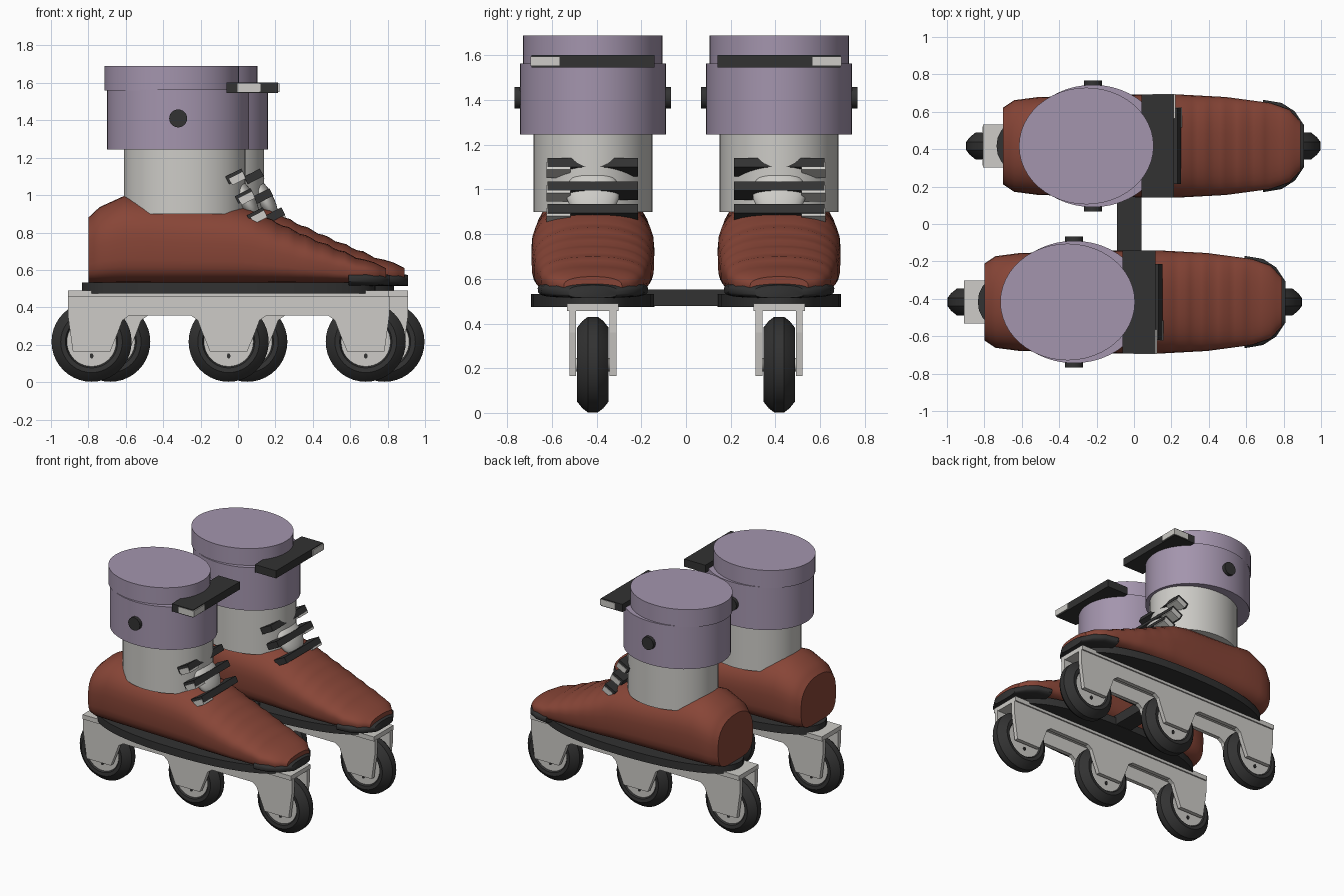
import bpy, bmesh, math
from mathutils import Matrix, Vector

if "Cube" in bpy.data.objects:
    bpy.data.objects.remove(bpy.data.objects["Cube"])


def material(name, rgb):
    m = bpy.data.materials.new(name)
    m.diffuse_color = (*rgb, 1)
    m.use_nodes = True
    m.node_tree.nodes["Principled BSDF"].inputs["Base Color"].default_value = m.diffuse_color
    return m


RUST = material("rust leather", (0.245, 0.06, 0.038))
DARK = material("dark rubber", (0.032, 0.032, 0.032))
GREY = material("light grey", (0.61, 0.60, 0.57))
PURPLE = material("dusty purple", (0.37, 0.30, 0.42))

# Each skate is built around y = 0 (+y is outward), then placed
SIDE, SHIFT, LABEL = 1, 0.0, ""


def finish(bm, name, mat, smooth=False):
    for v in bm.verts:
        v.co = Vector((v.co.x + SHIFT, SIDE * (0.417 + v.co.y), v.co.z))
    bmesh.ops.recalc_face_normals(bm, faces=bm.faces)
    me = bpy.data.meshes.new(name)
    bm.to_mesh(me)
    bm.free()
    me.materials.append(mat)
    ob = bpy.data.objects.new(LABEL + name, me)
    bpy.context.collection.objects.link(ob)
    if smooth:
        bpy.ops.object.select_all(action='DESELECT')
        bpy.context.view_layer.objects.active = ob
        ob.select_set(True)
        bpy.ops.object.shade_smooth_by_angle(angle=math.radians(35))
    return ob


def box(name, c, size, mat, tilt=0):
    bm = bmesh.new()
    bmesh.ops.create_cube(bm, size=1, matrix=Matrix.Translation(c)
                          @ Matrix.Rotation(math.radians(tilt), 4, 'Y')
                          @ Matrix.Diagonal((*size, 1)))
    finish(bm, name, mat)


def cylinder(name, c, rx, ry, length, mat, sideways=False, n=48):
    bm = bmesh.new()
    m = Matrix.Translation(c)
    if sideways:
        m = m @ Matrix.Rotation(math.pi / 2, 4, 'X')
    bmesh.ops.create_cone(bm, cap_ends=True, segments=n, radius1=1, radius2=1, depth=1,
                          matrix=m @ Matrix.Diagonal((rx, ry, length, 1)))
    finish(bm, name, mat, True)


def skin(bm, rings, closed=False, caps=True):
    vs = [[bm.verts.new(p) for p in r] for r in rings]
    n = len(vs[0])
    for i in range(len(vs) if closed else len(vs) - 1):
        a, b = vs[i], vs[(i + 1) % len(vs)]
        for j in range(n):
            k = (j + 1) % n
            bm.faces.new((a[j], a[k], b[k], b[j]))
    if caps:
        bm.faces.new(vs[0])
        bm.faces.new(vs[-1])


def section(x, w, zb, zt, n=32):
    # rounded cross-section, squarer below than above
    pts, mid, h = [], (zb + zt) / 2, (zt - zb) / 2
    for i in range(n):
        a = 2 * math.pi * i / n
        c, s = math.cos(a), math.sin(a)
        e = 2 / 2.3 if s >= 0 else 2 / 4
        pts.append((x, w * math.copysign(abs(c) ** e, c), mid + h * math.copysign(abs(s) ** e, s)))
    return pts


def prism(name, outline, lo, hi, mat, axis='Y', smooth=False):
    bm = bmesh.new()
    rings = [[(a, d, b) if axis == 'Y' else (a, b, d) for a, b in outline] for d in (lo, hi)]
    skin(bm, rings)
    finish(bm, name, mat, smooth)


def boot():
    # leather upper with soft creases over the toes
    keys = [(-.75, .205, .88), (-.69, .245, .936), (-.56, .262, .995), (-.3, .268, .97),
            (0, .275, .95), (.12, .275, .925), (.2, .275, .88), (.44, .262, .77),
            (.68, .23, .67), (.78, .195, .64), (.84, .13, .61)]
    rings = []
    for (x0, w0, t0), (x1, w1, t1) in zip(keys, keys[1:]):
        steps = 8 if x0 >= .2 and x1 < .7 else 2
        for s in range(steps):
            f = s / steps
            x = x0 + (x1 - x0) * f
            ripple = .005 * math.sin((x - .2) * 2 * math.pi / .1) if .2 < x < .7 else 0
            rings.append(section(x, w0 + (w1 - w0) * f, .53, t0 + (t1 - t0) * f + ripple))
    rings.append(section(.84, .13, .53, .61))
    bm = bmesh.new()
    skin(bm, rings)
    finish(bm, "boot_upper", RUST, True)
    # rubber toe bumper
    bm = bmesh.new()
    skin(bm, [section(x, w, .515, t) for x, w, t in
              ((.64, .247, .6), (.74, .23, .595), (.81, .185, .585), (.86, .11, .572))])
    finish(bm, "toe_bumper", DARK, True)
    # sole plate
    out = []
    for i in range(48):
        a = 2 * math.pi * i / 48
        c, s = math.cos(a), math.sin(a)
        out.append((.785 * math.copysign(abs(c) ** .9, c), .276 * math.copysign(abs(s) ** .9, s)))
    prism("sole", out, .475, .532, DARK, 'Z', True)


def frame_and_wheels():
    box("frame_top", (0, 0, .472), (1.716, .23, .034), GREY)
    c = .733
    half = [(.2, .355), (.165, .33), (.135, .25), (.1, .165)]
    out = [(-.86, .46), (-.86, .36), (-c - .1, .165)]
    out += [(-c + a, z) for a, z in reversed(half)]
    out += [(-a, z) for a, z in half] + [(a, z) for a, z in reversed(half)]
    out += [(c - a, z) for a, z in half]
    out += [(c + .1, .165), (.86, .36), (.86, .46)]
    for y in (-.09, .09):
        prism("frame_side", out, y - .015, y + .015, GREY)
    # wheels: lathed tyre, hub, axle and bolts
    tyre = [(.05, .128), (.068, .14), (.071, .165), (.047, .195), (.022, .214)]
    tyre += [(-y, r) for y, r in reversed(tyre)]
    for x in (-c, 0, c):
        bm = bmesh.new()
        skin(bm, [[(x + r * math.cos(2 * math.pi * i / 40), y,
                    .216 + r * math.sin(2 * math.pi * i / 40)) for i in range(40)]
                  for y, r in tyre], closed=True, caps=False)
        finish(bm, "tyre", DARK, True)
        cylinder("hub", (x, 0, .216), .132, .132, .116, GREY, True, 40)
        cylinder("axle", (x, 0, .216), .03, .03, .16, GREY, True, 16)
        cylinder("hub_bolt", (x, 0, .14), .01, .014, .13, DARK, True, 10)


def cuff():
    cylinder("ankle_liner", (-.235, 0, 1.08), .325, .266, .36, GREY)
    cylinder("cuff_lower", (-.27, 0, 1.405), .38, .327, .32, PURPLE)
    cylinder("cuff_upper", (-.305, 0, 1.625), .36, .312, .13, PURPLE)
    cylinder("cuff_rivet", (-.27, 0, 1.41), .048, .048, .7, DARK, True, 24)
    # top strap with its buckle at the outer end
    box("cuff_strap", (.077, 0, 1.574), (.175, .55, .057), DARK)
    box("cuff_buckle", (.11, .212, 1.574), (.124, .132, .044), GREY)
    # tongue
    bm = bmesh.new()
    bmesh.ops.create_uvsphere(bm, u_segments=24, v_segments=12, radius=1,
                              matrix=Matrix.Translation((.085, 0, .985))
                              @ Matrix.Rotation(math.radians(-30), 4, 'Y')
                              @ Matrix.Diagonal((.05, .12, .13, 1)))
    finish(bm, "tongue", GREY, True)
    # three tilted instep straps with buckles
    for x, z in ((.035, 1.10), (.085, .995), (.15, .893)):
        box("instep_strap", (x, 0, z), (.095, .405, .045), DARK, -27)
        box("instep_buckle", (x + .012, .153, z - .012), (.08, .108, .04), GREY, -27)


for LABEL, SIDE, SHIFT in (("front_", -1, -.05), ("rear_", 1, .05)):
    boot()
    frame_and_wheels()
    cuff()

# bar joining the two soles
LABEL, SIDE, SHIFT = "", 1, 0
box("link_bar", (-.025, -.417, .515), (.13, .4, .075), DARK)
